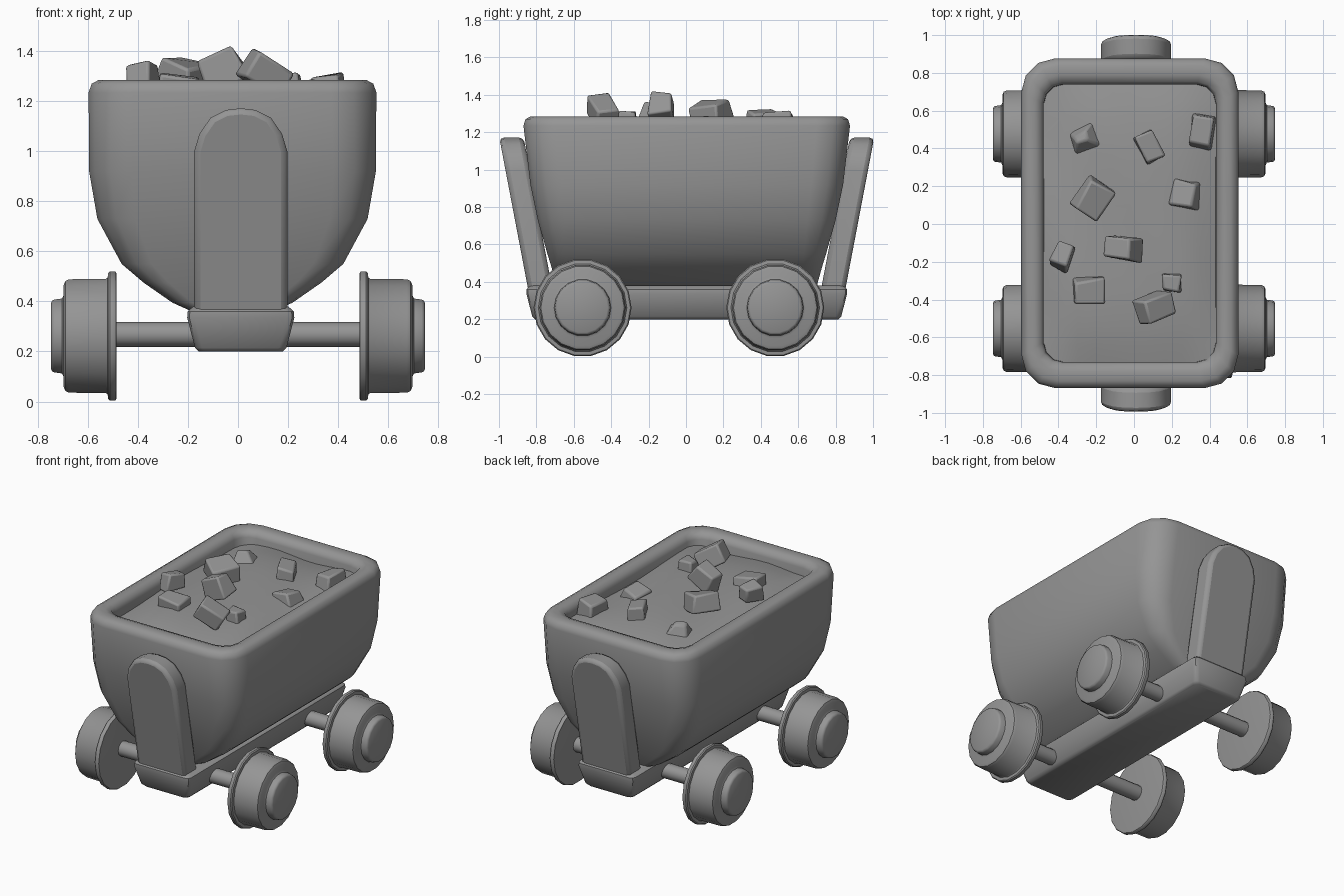
import bpy, bmesh, math, random
from mathutils import Vector, Euler

if "Cube" in bpy.data.objects:
    bpy.data.objects.remove(bpy.data.objects["Cube"])

random.seed(4)
grey = bpy.data.materials.new("dark_grey")
grey.diffuse_color = (0.3, 0.3, 0.3, 1)
grey.use_nodes = True
grey.node_tree.nodes["Principled BSDF"].inputs["Base Color"].default_value = grey.diffuse_color


def finish(bm, name, bevel=0.0, angle=40, segments=2):
    bmesh.ops.recalc_face_normals(bm, faces=bm.faces)
    me = bpy.data.meshes.new(name)
    bm.to_mesh(me)
    bm.free()
    me.materials.append(grey)
    ob = bpy.data.objects.new(name, me)
    bpy.context.collection.objects.link(ob)
    if bevel:
        m = ob.modifiers.new("bevel", 'BEVEL')
        m.width, m.segments, m.limit_method = bevel, segments, 'ANGLE'
        m.angle_limit = math.radians(35)
    bpy.ops.object.select_all(action='DESELECT')
    ob.select_set(True)
    bpy.context.view_layer.objects.active = ob
    bpy.ops.object.shade_smooth_by_angle(angle=math.radians(angle))
    return ob


def loft(rings):
    bm = bmesh.new()
    vs = [[bm.verts.new(p) for p in r] for r in rings]
    n = len(vs[0])
    for a, b in zip(vs, vs[1:]):
        for i in range(n):
            j = (i + 1) % n
            bm.faces.new((a[i], a[j], b[j], b[i]))
    bm.faces.new(vs[0])
    bm.faces.new(vs[-1])
    return bm


def rounded_ring(hx, hy, r, z, cx, cy, seg):
    pts = []
    for k, (sx, sy) in enumerate([(1, 1), (-1, 1), (-1, -1), (1, -1)]):
        for i in range(seg + 1):
            a = math.pi / 2 * (k + i / seg)
            pts.append((cx + sx * (hx - r) + r * math.cos(a),
                        cy + sy * (hy - r) + r * math.sin(a), z))
    return pts


# tub: U-shaped hull, rolled rim and inner wall
TX, TY = -0.022, 0.004
tub = [(0.35, 0.14, 0.68, 0.05), (0.395, 0.24, 0.70, 0.08),
       (0.475, 0.355, 0.722, 0.10), (0.55, 0.443, 0.745, 0.12),
       (0.73, 0.54, 0.796, 0.15), (0.92, 0.573, 0.836, 0.17), (1.235, 0.575, 0.873, 0.18),
       (1.27, 0.563, 0.862, 0.17), (1.285, 0.535, 0.835, 0.16), (1.285, 0.50, 0.785, 0.13),
       (1.272, 0.47, 0.748, 0.11), (1.24, 0.456, 0.735, 0.10), (1.05, 0.45, 0.73, 0.10)]
finish(loft([rounded_ring(hx, hy, r, z, TX, TY, 3) for z, hx, hy, r in tub]), "tub", angle=50)

# ore surface filling the tub, slightly domed and uneven
bm = bmesh.new()
bmesh.ops.create_grid(bm, x_segments=10, y_segments=16, size=1)
for v in bm.verts:
    x, y = v.co.x, v.co.y
    dome = (1 - x ** 4) * (1 - y ** 4)
    v.co = (TX + x * 0.46, TY + y * 0.74,
            1.195 + 0.05 * dome + 0.01 * math.sin(5 * x + 4 * y))
finish(bm, "ore_fill", angle=60)

# rocks: x, y, z, width, depth, height, turn in degrees, top taper
rocks = [(-0.27, 0.45, 1.245, 0.18, 0.17, 0.11, 20, 0.3),
         (0.08, 0.41, 1.25, 0.11, 0.17, 0.12, 30, 0.9),
         (0.36, 0.49, 1.245, 0.14, 0.18, 0.12, -8, 0.75),
         (-0.21, 0.13, 1.30, 0.17, 0.18, 0.12, -32, 0.92),
         (0.27, 0.16, 1.225, 0.15, 0.15, 0.10, -8, 0.8),
         (-0.38, -0.17, 1.295, 0.10, 0.14, 0.10, -20, 0.85),
         (-0.055, -0.13, 1.325, 0.19, 0.14, 0.14, -5, 0.75),
         (-0.24, -0.355, 1.26, 0.17, 0.14, 0.10, 4, 0.9),
         (0.20, -0.31, 1.25, 0.10, 0.095, 0.12, 0, 0.95),
         (0.11, -0.445, 1.305, 0.18, 0.14, 0.12, 20, 0.9)]
tilts = {6: (0.1, -0.45), 9: (0.1, 0.55)}
for i, (x, y, z, w, d, h, turn, taper) in enumerate(rocks):
    bm = bmesh.new()
    bmesh.ops.create_cube(bm, size=1)
    tx, ty = tilts.get(i, (random.uniform(-.2, .2), random.uniform(-.25, .25)))
    rot = Euler((tx, ty, math.radians(turn))).to_matrix()
    for v in bm.verts:
        k = taper if v.co.z > 0 else 1.0
        p = Vector((v.co.x * w * k, v.co.y * d * k, v.co.z * h))
        p += Vector([random.uniform(-.012, .012) for _ in range(3)])
        v.co = rot @ p + Vector((x, y, z))
    finish(bm, f"rock_{i + 1}", bevel=0.012)

# chassis beam under the tub, wider at the top
BX, BY = 0.011, 0.004
beam = [(0.20, 0.168, 0.812), (0.215, 0.183, 0.826), (0.335, 0.214, 0.857),
        (0.36, 0.212, 0.857), (0.38, 0.19, 0.84)]
finish(loft([rounded_ring(hx, hy, 0.03, z, BX, BY, 2) for z, hx, hy in beam]), "chassis_beam")

# end supports: leaning slabs with rounded tops and soft edges
outline = [(0.186, 0.34), (0.186, 1.0), (0.165, 1.07), (0.12, 1.135), (0.06, 1.165), (0.0, 1.172)]
outline += [(-x, z) for x, z in reversed(outline[:-1])]
for name, side in (("front_support", -1), ("back_support", 1)):
    rings = []
    for thick in (0.0, 0.13):
        rings.append([(BX + x, BY + side * (0.848 + (z - 0.36) * 0.19 - thick), z)
                      for x, z in outline])
    finish(loft(rings), name, bevel=0.025, angle=60, segments=2)


def lathe_x(profile, y, z, sides):
    return loft([[(x, y + r * math.cos(math.tau * i / sides), z + r * math.sin(math.tau * i / sides))
                  for i in range(sides)] for x, r in profile])


# axles and flanged wheels
wheel = [(0.485, 0.245), (0.487, 0.258), (0.492, 0.262), (0.512, 0.262), (0.519, 0.256),
         (0.521, 0.237), (0.528, 0.232), (0.675, 0.230), (0.69, 0.223), (0.697, 0.206),
         (0.697, 0.165), (0.703, 0.152), (0.734, 0.148), (0.742, 0.144), (0.747, 0.134)]
for end, y in (("front", -0.553), ("back", 0.477)):
    finish(lathe_x([(-0.495, 0.05), (0.495, 0.05)], y, 0.268, 12), f"{end}_axle")
    for side, s in (("left", -1), ("right", 1)):
        finish(lathe_x([(s * x, r) for x, r in wheel], y, 0.262, 18), f"{end}_{side}_wheel")
